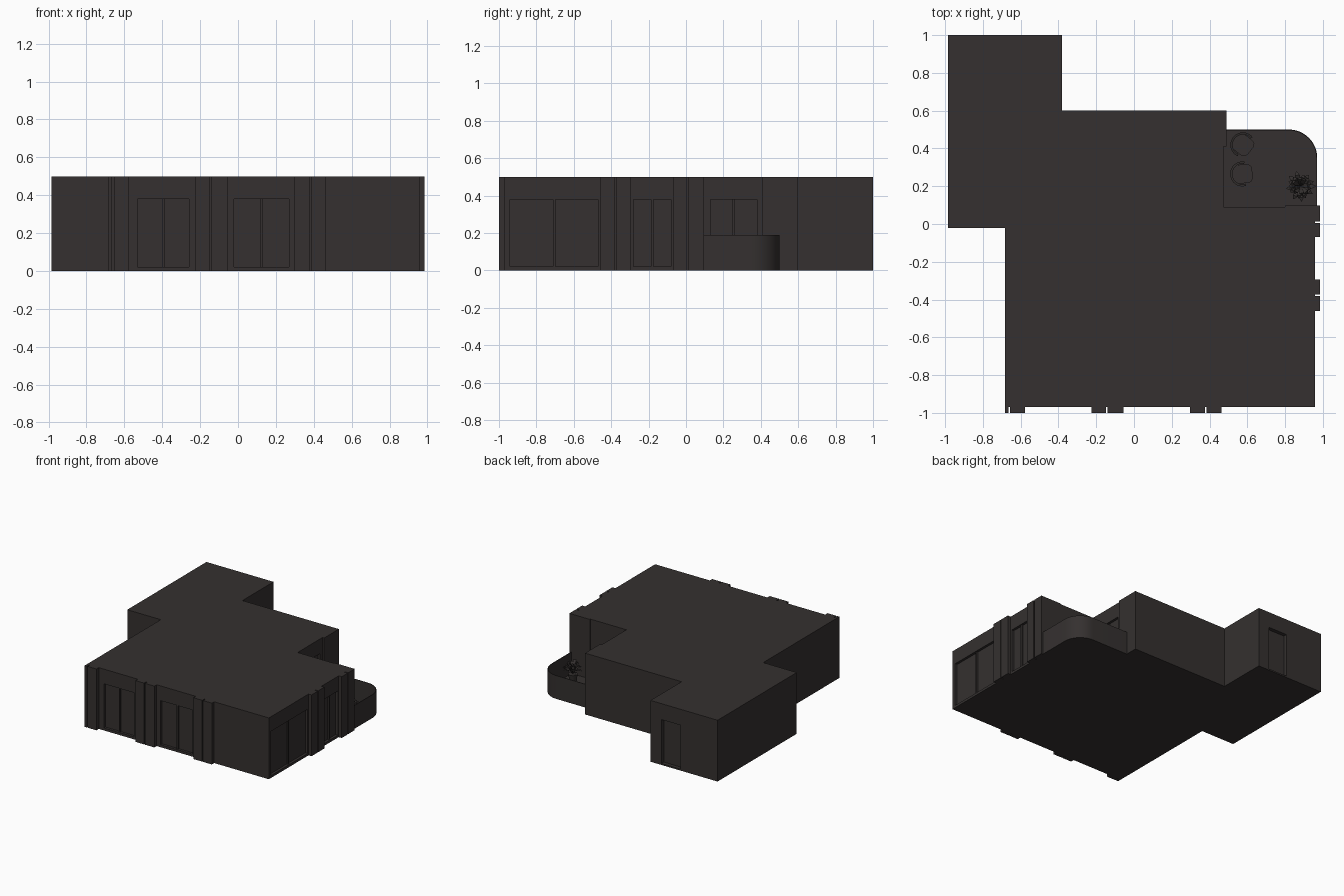
import bpy, bmesh, math, random
from mathutils import Matrix, Vector

if "Cube" in bpy.data.objects:
    bpy.data.objects.remove(bpy.data.objects["Cube"])

random.seed(4)
mat = bpy.data.materials.new("dark_grey")
mat.diffuse_color = (0.035, 0.03, 0.029, 1)
mat.use_nodes = True
mat.node_tree.nodes["Principled BSDF"].inputs["Base Color"].default_value = mat.diffuse_color


def finish(name, bm):
    bmesh.ops.recalc_face_normals(bm, faces=bm.faces)
    me = bpy.data.meshes.new(name)
    bm.to_mesh(me)
    bm.free()
    me.materials.append(mat)
    ob = bpy.data.objects.new(name, me)
    bpy.context.collection.objects.link(ob)
    return ob


def add_box(bm, x0, x1, y0, y1, z0, z1):
    m = Matrix.Translation(((x0 + x1) / 2, (y0 + y1) / 2, (z0 + z1) / 2))
    m = m @ Matrix.Diagonal((x1 - x0, y1 - y0, z1 - z0, 1))
    bmesh.ops.create_cube(bm, size=1, matrix=m)


def add_prism(bm, pts, z0, z1):
    f = bm.faces.new([bm.verts.new((x, y, z0)) for x, y in pts])
    r = bmesh.ops.extrude_face_region(bm, geom=[f], use_keep_orig=True)
    vs = [v for v in r["geom"] if isinstance(v, bmesh.types.BMVert)]
    bmesh.ops.translate(bm, verts=vs, vec=(0, 0, z1 - z0))


def smooth(ob):
    bpy.context.view_layer.objects.active = ob
    bpy.ops.object.select_all(action='DESELECT')
    ob.select_set(True)
    bpy.ops.object.shade_smooth_by_angle(angle=math.radians(35))


# Main block
outline = [(-0.985, 1), (-0.38, 1), (-0.38, 0.6), (0.49, 0.6), (0.49, 0.41),
           (0.475, 0.41), (0.475, 0.09), (0.80, 0.09), (0.80, 0.097),
           (0.958, 0.097), (0.958, -0.97), (-0.683, -0.97), (-0.683, -0.02),
           (-0.985, -0.02)]
bm = bmesh.new()
add_prism(bm, outline, 0, 0.5)
building = finish("building_block", bm)

# Window and door recesses
D = 0.02
front = [(-0.53, -0.26), (-0.02, 0.27)]
right = [(-0.94, -0.47), (-0.28, -0.08)]
bm = bmesh.new()
for a, b in front:
    add_box(bm, a, b, -1.1, -0.97 + D, 0.02, 0.38)
for a, b in right:
    add_box(bm, 0.958 - D, 1.1, a, b, 0.02, 0.38)
add_box(bm, -0.65, -0.48, 1 - 0.03, 1.1, 0.012, 0.37)
add_box(bm, 0.475 - D, 0.6, 0.13, 0.38, 0.02, 0.38)
cutter = finish("opening_cutter", bm)
cutter.hide_render = True
mod = building.modifiers.new("openings", 'BOOLEAN')
mod.operation = 'DIFFERENCE'
mod.solver = 'EXACT'
mod.object = cutter
bpy.context.view_layer.objects.active = building
bpy.ops.object.modifier_apply(modifier=mod.name)
bpy.data.objects.remove(cutter)

# Window mullions
bm = bmesh.new()
for a, b in front:
    c = (a + b) / 2
    add_box(bm, c - 0.006, c + 0.006, -0.962, -0.945, 0.02, 0.38)
for a, b in right:
    c = (a + b) / 2
    add_box(bm, 0.935, 0.95, c - 0.006, c + 0.006, 0.02, 0.38)
add_box(bm, 0.45, 0.466, 0.249, 0.261, 0.02, 0.38)
finish("window_mullions", bm)

# Paired pilasters on the front and right walls
bm = bmesh.new()
for a, b in [(-0.683, -0.664), (-0.656, -0.577), (-0.225, -0.147), (-0.139, -0.055),
             (0.297, 0.377, ), (0.385, 0.464)]:
    add_box(bm, a, b, -1, -0.965, 0, 0.5)
for a, b in [(-0.46, -0.381), (-0.372, -0.293), (-0.07, 0.005), (0.013, 0.097)]:
    add_box(bm, 0.95, 0.985, a, b, 0, 0.5)
finish("pilasters", bm)


# Balcony with one rounded corner
def balcony_path(inset):
    r = 0.15 - inset
    path = [(0.97 - inset, 0.09)]
    for i in range(13):
        t = math.radians(90 * i / 12)
        path.append((0.82 + r * math.cos(t), 0.35 + r * math.sin(t)))
    return path + [(0.485, 0.5 - inset)]


bm = bmesh.new()
add_prism(bm, balcony_path(0.001) + [(0.47, 0.499), (0.47, 0.085)], 0, 0.015)
finish("balcony_floor", bm)
bm = bmesh.new()
add_prism(bm, balcony_path(0) + balcony_path(0.005)[::-1], 0, 0.19)
smooth(finish("balcony_parapet", bm))


# Tub chairs, each facing +x before being turned
def chair(name, x, y, turn):
    bm = bmesh.new()
    seat = []
    for i in range(24):
        t = 2 * math.pi * i / 24
        c, s = math.cos(t), math.sin(t)
        seat.append((math.copysign(abs(c) ** 0.5, c) * 0.054,
                     math.copysign(abs(s) ** 0.5, s) * 0.05))
    add_prism(bm, seat, 0.045, 0.075)
    arc = [math.radians(75 + 210 * i / 20) for i in range(21)]
    outer = [(0.064 * math.cos(t), 0.066 * math.sin(t)) for t in arc]
    inner = [(0.052 * math.cos(t), 0.054 * math.sin(t)) for t in arc]
    add_prism(bm, outer + inner[::-1], 0.035, 0.125)
    # lower the arms toward the front
    for v in bm.verts:
        if v.co.z > 0.1 and v.co.x > -0.03:
            v.co.z -= min(0.03, (v.co.x + 0.03) * 0.8)
    for sx in (-0.035, 0.035):
        for sy in (-0.035, 0.035):
            add_box(bm, sx - 0.004, sx + 0.004, sy - 0.004, sy + 0.004, 0.014, 0.05)
    ob = finish(name, bm)
    ob.location = (x, y, 0)
    ob.rotation_euler.z = math.radians(turn)
    smooth(ob)


chair("chair_back", 0.575, 0.42, -38)
chair("chair_front", 0.573, 0.265, 4)

# Potted plant
bm = bmesh.new()
bmesh.ops.create_cone(bm, cap_ends=True, segments=20, radius1=0.025, radius2=0.036,
                      depth=0.06, matrix=Matrix.Translation((0.88, 0.2, 0.045)))
smooth(finish("plant_pot", bm))
bm = bmesh.new()
for i in range(26):
    yaw = i * 2.4
    lift = 0.03 + 0.08 * i / 26
    reach = 0.085 - 0.045 * i / 26 + random.uniform(-0.006, 0.006)
    d = Vector((math.cos(yaw), math.sin(yaw), 0))
    n = Vector((-d.y, d.x, 0))
    base = Vector((0.88, 0.2, 0.075))
    rows = []
    for k, w in [(0, 0.003), (0.4, 0.01), (0.75, 0.013), (1, 0.002)]:
        p = base + d * reach * k + Vector((0, 0, lift * math.sin(k * 2.2)))
        rows.append([bm.verts.new(p - n * w), bm.verts.new(p + n * w)])
    for a, b in zip(rows, rows[1:]):
        bm.faces.new((a[0], a[1], b[1], b[0]))
finish("plant_leaves", bm)
